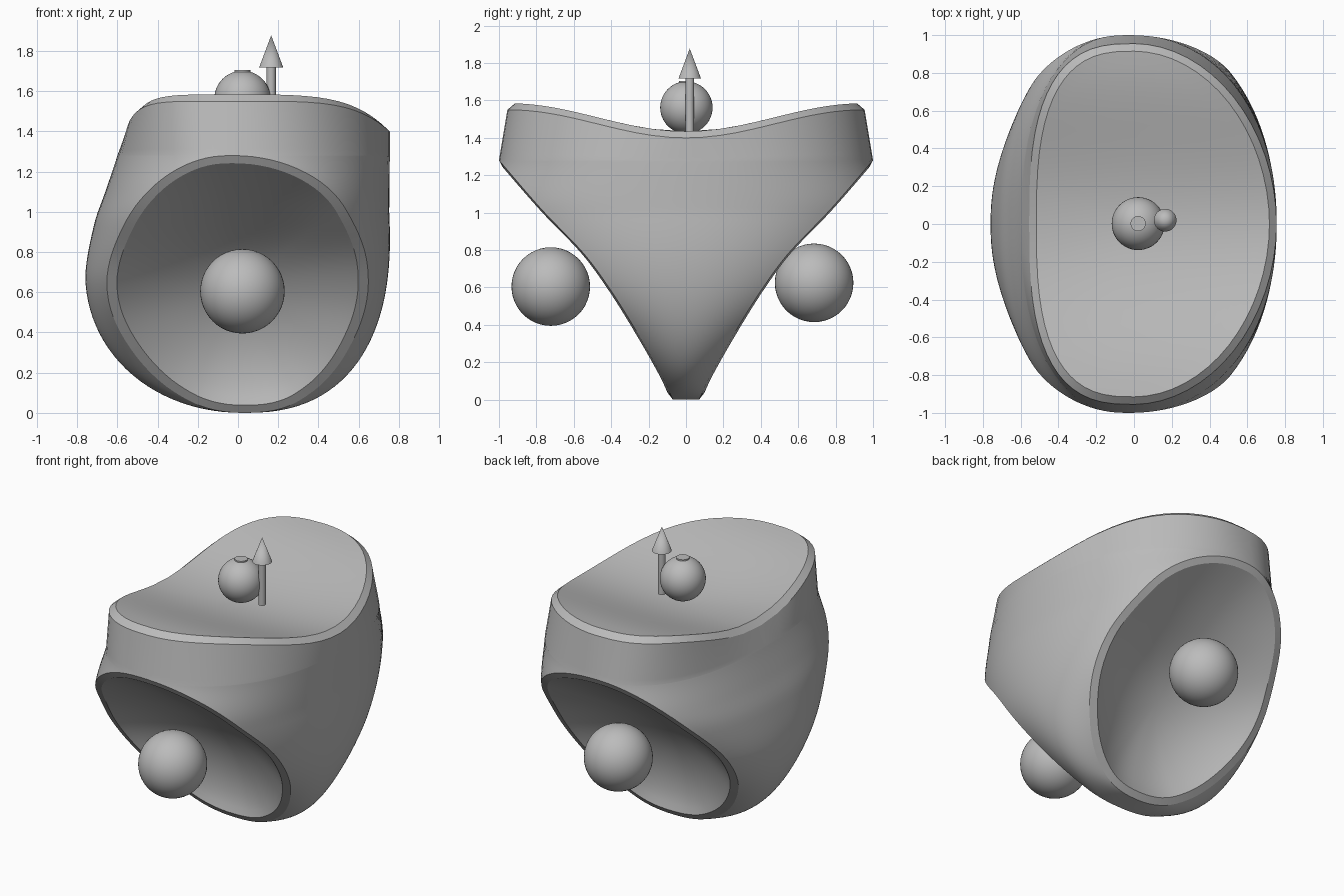
import bpy, bmesh, math
from mathutils import Vector

cube = bpy.data.objects.get("Cube")
if cube:
    bpy.data.objects.remove(cube)

grey = bpy.data.materials.new("plain_grey")
grey.use_nodes = True
COLOUR = (0.5, 0.5, 0.5, 1)
grey.diffuse_color = COLOUR
grey.node_tree.nodes["Principled BSDF"].inputs["Base Color"].default_value = COLOUR

ZC = 0.64        # half height of the dished end faces
ROWS, COLS = 48, 32
DISH = 0.22      # depth of the end faces
TOP_DISH = 0.03  # depth of the saddle face


def curve(points, t):
    """Smooth interpolation through a few points."""
    i = 0
    while i < len(points) - 2 and t > points[i + 1][0]:
        i += 1
    (x0, y0), (x1, y1) = points[i], points[i + 1]

    def slope(j):
        a, b = points[max(j - 1, 0)], points[min(j + 1, len(points) - 1)]
        return (b[1] - a[1]) / (b[0] - a[0])
    h = x1 - x0
    u = (t - x0) / h
    return (y0 * (1 + 2 * u) * (1 - u) ** 2 + y1 * u * u * (3 - 2 * u)
            + h * u * (1 - u) * (slope(i) * (1 - u) - slope(i + 1) * u))


def spow(v, p):
    return math.copysign(abs(v) ** p, v)


def saddle(y):
    return 1.435 + 0.075 * (1 - math.cos(math.pi * y / 0.95))


def end_depth(z):
    return curve([(0, .07), (.13, .13), (.375, .27), (.59, .405),
                  (.78, .545), (1.01, .765), (1.28, 1)], z)


def mid_x(z):
    return 0.03 - 0.06 * z / (2 * ZC)


# Per side: direction, height and power of the rounded foot, width above it,
# length of the oval section, section powers, half width at the saddle rim
SIDES = (
    (1, 1.0, 2.4, [(.8, .75), (1, .752), (1.28, .755), (1.43, .755)],
     [(0, .13), (.1, .2), (.3, .43), (.64, .87), (1, 1.06), (1.28, 1), (1.56, .955)],
     2.15, 1.95, .755),
    (-1, .67, 2.1, [(.4, .73), (.67, .76), (.94, .715), (1.1, .66), (1.28, .6), (1.45, .555)],
     [(0, .13), (.1, .19), (.3, .39), (.64, .79), (1, 1.05), (1.28, 1), (1.56, .955)],
     2.35, 2.8, .555))

bm = bmesh.new()
patch = bm.faces.layers.int.new("patch")


def skin(grid, tag):
    """Quads between successive rows of points."""
    rows = [[bm.verts.new(p) for p in row] for row in grid]
    for a, b in zip(rows, rows[1:]):
        for i in range(len(a) - 1):
            bm.faces.new((a[i], a[i + 1], b[i + 1], b[i]))[patch] = tag


def oval(cx, hx, hy, n, limit):
    """Part of a rounded section, from -limit to limit."""
    for i in range(COLS + 1):
        t = limit * (2 * i / COLS - 1)
        yield cx + hx * max(math.cos(t), 0) ** (2 / n), hy * spow(math.sin(t), 2 / n)


for side, foot, foot_n, widths, lengths, n_mid, n_top, top_x in SIDES:
    # Side wall, from the bottom ridge up to the saddle rim
    grid, edge, lip = [], [], []
    for k in range(ROWS + 1):
        phi = math.pi * k / ROWS
        z = ZC - ZC * math.cos(phi)
        cx = mid_x(z)
        if z < foot:
            width = (curve(widths, foot) - side * mid_x(foot)) * (1 - (1 - z / foot) ** foot_n) ** (1 / foot_n)
        else:
            width = curve(widths, z) - side * cx
        n = 2 + (n_mid - 2) * z / (2 * ZC)
        length = curve(lengths, z)
        limit = math.asin(min((end_depth(z) / length) ** (n / 2), 1))
        if k == ROWS:
            limit = math.pi / 2
        grid.append([Vector((x, y, z)) for x, y in oval(cx, side * width, length, n, limit)])
        edge.append(grid[-1][-1])
        lip.append((edge[-1].x - side * .05 * math.sin(phi), z + .038 * math.cos(phi)))

    outer, inner = [[Vector((x, y, saddle(y) - drop)) for x, y in oval(0, side * hx, hy, n_top, math.pi / 2)]
                    for hx, hy, drop in ((top_x, .955, .035), (top_x - .038, .915, 0))]
    base = grid[-1]
    for s in range(1, 9):
        grid.append([p.lerp(q, s / 8) for p, q in zip(base, outer)])
    skin(grid, 1)

    # Bevelled saddle rim and saddle face
    skin([outer, inner], 2)
    face = []
    for s in range(13):
        r = 1 - s / 12
        face.append([Vector((p.x * r, p.y * r, saddle(p.y * r) - TOP_DISH * (1 - r * r))) for p in inner])
    skin(face, 3)

    # Dished faces at the front and back with their bevelled rims
    for end in (-1, 1):
        skin([[(p.x, end * p.y, p.z) for p in edge],
              [(x, end * (end_depth(z) + .012), z) for x, z in lip]], 4)
        dish = []
        for s in range(15):
            r = 1 - s / 14
            row = []
            for x, z in lip:
                zz = ZC + (z - ZC) * r
                row.append((x * r, end * (end_depth(zz) + .012 - DISH * (1 - r * r)), zz))
            dish.append(row)
        skin(dish, 5)

bmesh.ops.remove_doubles(bm, verts=bm.verts[:], dist=0.0004)
bmesh.ops.recalc_face_normals(bm, faces=bm.faces[:])
for f in bm.faces:
    f.smooth = True
for e in bm.edges:
    if len({f[patch] for f in e.link_faces}) > 1:
        e.smooth = False
bm.faces.layers.int.remove(patch)
mesh = bpy.data.meshes.new("saddle_body")
bm.to_mesh(mesh)
bm.free()
mesh.materials.append(grey)
bpy.context.collection.objects.link(bpy.data.objects.new("saddle_body", mesh))


def finish(name):
    obj = bpy.context.object
    obj.name = name
    obj.data.materials.append(grey)
    bpy.ops.object.shade_smooth_by_angle(angle=math.radians(35))


# Balls in front of the three concave faces
for name, r, loc in (("front_ball", .21, (.022, -.723, .605)),
                     ("back_ball", .21, (.022, .685, .625)),
                     ("top_ball", .14, (.022, .002, 1.562))):
    bpy.ops.mesh.primitive_uv_sphere_add(segments=48, ring_count=24, radius=r, location=loc)
    finish(name)

# Small cap on the top ball
bpy.ops.mesh.primitive_cylinder_add(vertices=32, radius=.04, depth=.03, location=(.022, .002, 1.69))
finish("ball_cap")

# Upright arrow
bpy.ops.mesh.primitive_cylinder_add(vertices=32, radius=.023, depth=.3, location=(.165, .02, 1.58))
finish("arrow_shaft")
bpy.ops.mesh.primitive_cone_add(vertices=32, radius1=.06, depth=.16, location=(.165, .02, 1.798))
finish("arrow_head")
